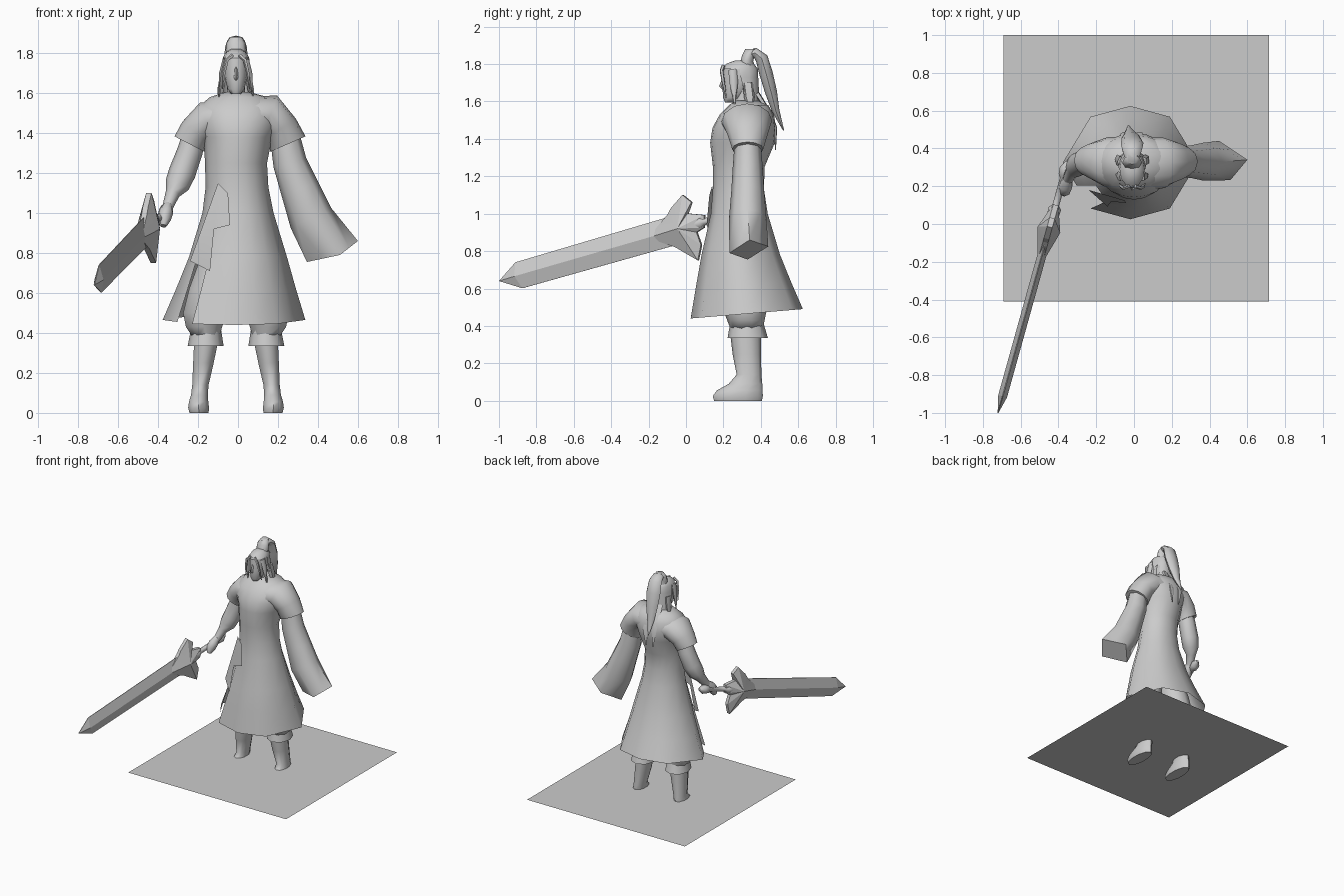
import bpy, bmesh, math
from mathutils import Vector as V

grey = bpy.data.materials.new("plain_grey")
grey.diffuse_color = (0.6, 0.6, 0.6, 1)
CX = -0.01  # body centre line


def add(name, bm):
    bmesh.ops.recalc_face_normals(bm, faces=bm.faces)
    me = bpy.data.meshes.new(name)
    bm.to_mesh(me)
    bm.free()
    me.materials.append(grey)
    ob = bpy.data.objects.new(name, me)
    bpy.context.collection.objects.link(ob)
    return ob


def loft(name, rings, caps=(True, True), drop=lambda row, k: False):
    """Skin a list of equal rings; drop() leaves faces out."""
    bm = bmesh.new()
    vs = [[bm.verts.new(p) for p in r] for r in rings]
    n = len(rings[0])
    for row in range(len(vs) - 1):
        for k in range(n):
            if not drop(row, k):
                m = (k + 1) % n
                bm.faces.new((vs[row][k], vs[row][m], vs[row + 1][m], vs[row + 1][k]))
    for use, r in zip(caps, (vs[0], vs[-1])):
        if use:
            bm.faces.new(r)
    return add(name, bm)


def level(rows, angles):
    """Level elliptical rings from (z, cx, cy, rx, ry[, tilt]); angle 0 faces front."""
    if isinstance(angles, int):
        angles = [360 * k / angles for k in range(angles)]
    out = []
    for z, cx, cy, rx, ry, *tilt in rows:
        ang = [math.radians(a - 90) for a in angles]
        t = tilt[0] if tilt else 0
        out.append([V((cx + rx * math.cos(a), cy + ry * math.sin(a), z + t * math.sin(a))) for a in ang])
    return out


def tube_rings(path, n=8, ref=(0, 1, 0)):
    """Rings along (x, y, z, radius across, radius along ref)."""
    pts = [V(p[:3]) for p in path]
    rings = []
    for i, p in enumerate(path):
        t = (pts[min(i + 1, len(pts) - 1)] - pts[max(i - 1, 0)]).normalized()
        u = V(ref).cross(t).normalized()
        v = t.cross(u)
        ang = [2 * math.pi * k / n for k in range(n)]
        rings.append([pts[i] + u * p[3] * math.cos(a) + v * p[4] * math.sin(a) for a in ang])
    return rings


def tube(name, path, n=8, ref=(0, 1, 0)):
    return loft(name, tube_rings(path, n, ref))


# Ground sheet at ankle height
bm = bmesh.new()
bm.faces.new([bm.verts.new((x, y, 0.108)) for x, y in
              ((-0.69, -0.41), (0.715, -0.41), (0.715, 1.0), (-0.69, 1.0))])
add("ground_sheet", bm)

# Long coat: eight-sided skirt with extra mid points, slit at the front of one side
coat = [(0.465, -0.02, 0.325, 0.357, 0.30, 0.025), (0.62, -0.01, 0.308, 0.30, 0.255, 0.012),
        (0.78, 0.0, 0.293, 0.245, 0.21), (1.0, 0.0, 0.285, 0.178, 0.152),
        (1.13, -0.005, 0.28, 0.157, 0.137), (1.25, -0.01, 0.282, 0.155, 0.138),
        (1.38, 0.0, 0.302, 0.172, 0.173), (1.46, 0.0, 0.312, 0.21, 0.17),
        (1.53, 0.005, 0.325, 0.205, 0.145), (1.58, 0.005, 0.335, 0.145, 0.105),
        (1.605, -0.005, 0.325, 0.06, 0.06)]
rings = level(coat, [0, 18, 36, 63, 90, 117, 144, 162, 180, 198, 216, 243, 270, 297, 324, 342])
for i, ring in enumerate(rings):
    bulge = min(1, i * 0.17)
    for k in range(1, 16, 2):
        ring[k] = ((ring[k - 1] + ring[(k + 1) % 16]) / 2).lerp(ring[k], bulge)
loft("coat", rings, (False, True), lambda row, k: k == 13 and row < 2)

# Cloth flap over the slit
bm = bmesh.new()
bm.faces.new([bm.verts.new(p) for p in
              ((-0.10, 0.14, 1.15), (-0.05, 0.125, 1.10), (-0.04, 0.11, 0.94),
               (-0.12, 0.12, 0.92), (-0.14, 0.092, 0.71), (-0.24, 0.18, 0.76))])
bmesh.ops.triangulate(bm, faces=bm.faces)
add("coat_flap", bm)

# Legs, boots and cuffs
for side, s in (("right", -1), ("left", 1)):
    def row(z, x, cy, rx, ry):
        return (z, CX + s * x, cy, rx, ry)
    loft(side + "_trouser", level([row(0.38, 0.15, 0.325, 0.07, 0.085), row(0.43, 0.16, 0.32, 0.095, 0.1),
                                   row(0.5, 0.155, 0.315, 0.115, 0.12), row(0.62, 0.13, 0.305, 0.11, 0.12),
                                   row(0.85, 0.08, 0.29, 0.075, 0.1)], 10))
    loft(side + "_cuff", level([row(0.335, 0.152, 0.33, 0.09, 0.108), row(0.42, 0.15, 0.325, 0.075, 0.088)], 8),
         (False, True))
    loft(side + "_boot", level([row(0.0, 0.185, 0.278, 0.05, 0.128), row(0.025, 0.187, 0.277, 0.055, 0.134),
                                row(0.055, 0.187, 0.287, 0.051, 0.122), row(0.09, 0.183, 0.318, 0.044, 0.09),
                                row(0.14, 0.178, 0.337, 0.043, 0.066), row(0.25, 0.163, 0.325, 0.054, 0.076),
                                row(0.37, 0.148, 0.318, 0.064, 0.083)], 10))

# Short shoulder sleeves blending out of the chest
tube("left_shoulder", [(0.06, 0.32, 1.49, 0.09, 0.14), (0.155, 0.325, 1.495, 0.102, 0.135),
                       (0.215, 0.33, 1.425, 0.088, 0.108), (0.25, 0.33, 1.345, 0.096, 0.083)], 12)
tube("right_shoulder", [(-0.06, 0.32, 1.475, 0.085, 0.14), (-0.15, 0.33, 1.465, 0.096, 0.13),
                        (-0.212, 0.335, 1.405, 0.084, 0.1), (-0.243, 0.335, 1.345, 0.084, 0.08)], 12)

# Long hanging sleeve ending in a diamond-shaped hem
sleeve = tube_rings([(0.235, 0.33, 1.38, 0.075, 0.07), (0.26, 0.33, 1.25, 0.085, 0.08),
                     (0.31, 0.33, 1.12, 0.098, 0.088), (0.365, 0.33, 0.975, 0.113, 0.1), (0.47, 0.33, 0.8, 0.1, 0.1)])
outer, back, inner, front = (V(p) for p in ((0.6, 0.34, 0.86), (0.45, 0.44, 0.825),
                                            (0.345, 0.33, 0.755), (0.51, 0.232, 0.79)))
order = [outer, back, inner, front]
if (sleeve[3][0] - inner).length < (sleeve[3][0] - outer).length:
    order = [inner, back, outer, front]
if sleeve[3][2].y < 0.33:
    order[1], order[3] = order[3], order[1]
for k in range(4):
    sleeve[4][2 * k] = order[k]
    sleeve[4][2 * k + 1] = (order[k] + order[(k + 1) % 4]) / 2
loft("left_long_sleeve", sleeve)

# Puffed arm, wrist and hand
tube("right_arm", [(-0.215, 0.34, 1.4, 0.06, 0.06), (-0.24, 0.34, 1.31, 0.064, 0.064),
                   (-0.28, 0.325, 1.2, 0.068, 0.064), (-0.305, 0.305, 1.14, 0.062, 0.06),
                   (-0.328, 0.28, 1.095, 0.036, 0.04), (-0.352, 0.235, 1.03, 0.027, 0.029)], 8)
tube("right_hand", [(-0.35, 0.24, 1.04, 0.024, 0.026), (-0.36, 0.205, 1.005, 0.036, 0.04),
                    (-0.369, 0.18, 0.97, 0.034, 0.038), (-0.373, 0.165, 0.935, 0.016, 0.02)], 8)

# Sword frame: d to the tip, w across the blade, s through it
G = V((-0.45, -0.03, 0.92))
d = V((-0.27, -0.97, -0.28)).normalized()
w = (V((0, 0, 1)) - d * d.z).normalized()
s = d.cross(w)


def lens(name, outline, ridge, thick, edge):
    """Outline in (along, across) with a thin edge, raised to a ridge on both sides."""
    bm = bmesh.new()
    rims = []
    n = len(outline)
    for sign in (1, -1):
        rim = [bm.verts.new(G + d * a + w * b + s * edge * sign) for a, b in outline]
        top = [bm.verts.new(G + d * a + s * thick * sign) for a in ridge]
        near = [min(top, key=lambda t: abs((t.co - v.co).dot(d))) for v in rim]
        for i, v in enumerate(rim):
            j = (i + 1) % n
            bm.faces.new([v, rim[j], near[j]] + ([near[i]] if near[i] != near[j] else []))
        rims.append(rim)
    for i in range(n):
        j = (i + 1) % n
        bm.faces.new((rims[0][i], rims[0][j], rims[1][j], rims[1][i]))
    return add(name, bm)


lens("blade", ((0.05, 0.078), (0.93, 0.072), (1.045, 0.0), (0.93, -0.072), (0.05, -0.078)),
     (0.06, 0.95), 0.024, 0.002)
lens("guard", ((0.184, 0), (0.047, 0.09), (0.018, 0.119), (-0.062, 0.17), (-0.1, 0.119), (-0.063, 0.067),
               (-0.15, 0.034), (-0.13, -0.03), (-0.084, -0.043), (-0.09, -0.115), (-0.051, -0.19),
               (0.007, -0.133), (0.049, -0.09)), (0.0,), 0.062, 0.014)
grip = [(-0.05, 0.03), (-0.12, 0.034), (-0.14, 0.018), (-0.2, 0.018), (-0.29, 0.018),
        (-0.31, 0.03), (-0.35, 0.034), (-0.39, 0.01)]
tube("grip", [(*(G + d * a), r, r) for a, r in grip], 8, (0, 0, 1))

# Neck, face and nose
loft("neck", level([(1.55, CX, 0.32, 0.06, 0.06), (1.6, CX, 0.305, 0.045, 0.05), (1.68, CX, 0.3, 0.045, 0.05)], 8))
loft("face", level([(1.595, CX, 0.235, 0.024, 0.025), (1.62, CX, 0.25, 0.042, 0.052), (1.68, CX, 0.275, 0.057, 0.08),
                    (1.74, CX, 0.285, 0.062, 0.088), (1.785, CX, 0.285, 0.057, 0.084)], 12))
tube("nose", [(CX, 0.203, 1.735, 0.005, 0.005), (CX, 0.19, 1.68, 0.012, 0.014), (CX, 0.2, 1.665, 0.006, 0.005)], 4)

# Hair shell, open in front of the face
hair = [(1.58, CX, 0.325, 0.08, 0.065), (1.66, CX, 0.31, 0.074, 0.08), (1.73, CX, 0.292, 0.07, 0.094),
        (1.775, CX, 0.288, 0.066, 0.096), (1.803, CX, 0.29, 0.052, 0.072), (1.82, CX, 0.3, 0.025, 0.035)]
loft("hair", level(hair, 12), (False, True), lambda row, k: row < 3 and k in (0, 1, 2, 9, 10, 11))

# Loose hair strands, mirrored
strands = [[(0.018, 0.2, 1.79, 0.01, 0.01), (0.045, 0.19, 1.765, 0.01, 0.01), (0.06, 0.2, 1.7, 0.009, 0.009),
            (0.068, 0.215, 1.62, 0.003, 0.003)],
           [(0.055, 0.25, 1.77, 0.012, 0.025), (0.07, 0.255, 1.7, 0.014, 0.024), (0.085, 0.26, 1.58, 0.003, 0.004)],
           [(0.06, 0.33, 1.7, 0.018, 0.03), (0.075, 0.34, 1.62, 0.018, 0.03), (0.085, 0.35, 1.55, 0.004, 0.004)],
           [(0.02, 0.38, 1.64, 0.03, 0.015), (0.035, 0.445, 1.54, 0.028, 0.012), (0.04, 0.48, 1.46, 0.02, 0.008),
            (0.03, 0.478, 1.34, 0.003, 0.003)]]
for i, path in enumerate(strands):
    for side, m in (("right", -1), ("left", 1)):
        tube(f"{side}_strand_{i + 1}", [(CX + m * x, *rest) for x, *rest in path], 5)

# Topknot and ponytail
loft("topknot", level([(1.79, CX, 0.325, 0.045, 0.045), (1.815, CX, 0.325, 0.052, 0.034),
                       (1.85, CX, 0.335, 0.048, 0.034), (1.88, CX, 0.35, 0.03, 0.034)], 8))
tube("ponytail", [(CX, 0.325, 1.845, 0.024, 0.03), (CX, 0.37, 1.86, 0.028, 0.045), (CX, 0.405, 1.83, 0.034, 0.055),
                  (CX, 0.428, 1.75, 0.036, 0.06), (CX - 0.005, 0.455, 1.65, 0.032, 0.05),
                  (CX - 0.012, 0.48, 1.55, 0.02, 0.03), (CX - 0.02, 0.522, 1.445, 0.003, 0.003)], 8, (1, 0, 0))

# Smooth cloth and skin, flat facets on the sword
for names, angle in ((("blade", "guard"), 8), (None, 60)):
    for ob in bpy.data.objects:
        ob.select_set((ob.name in ("blade", "guard")) == bool(names))
        if ob.select_get():
            bpy.context.view_layer.objects.active = ob
    bpy.ops.object.shade_smooth_by_angle(angle=math.radians(angle))
